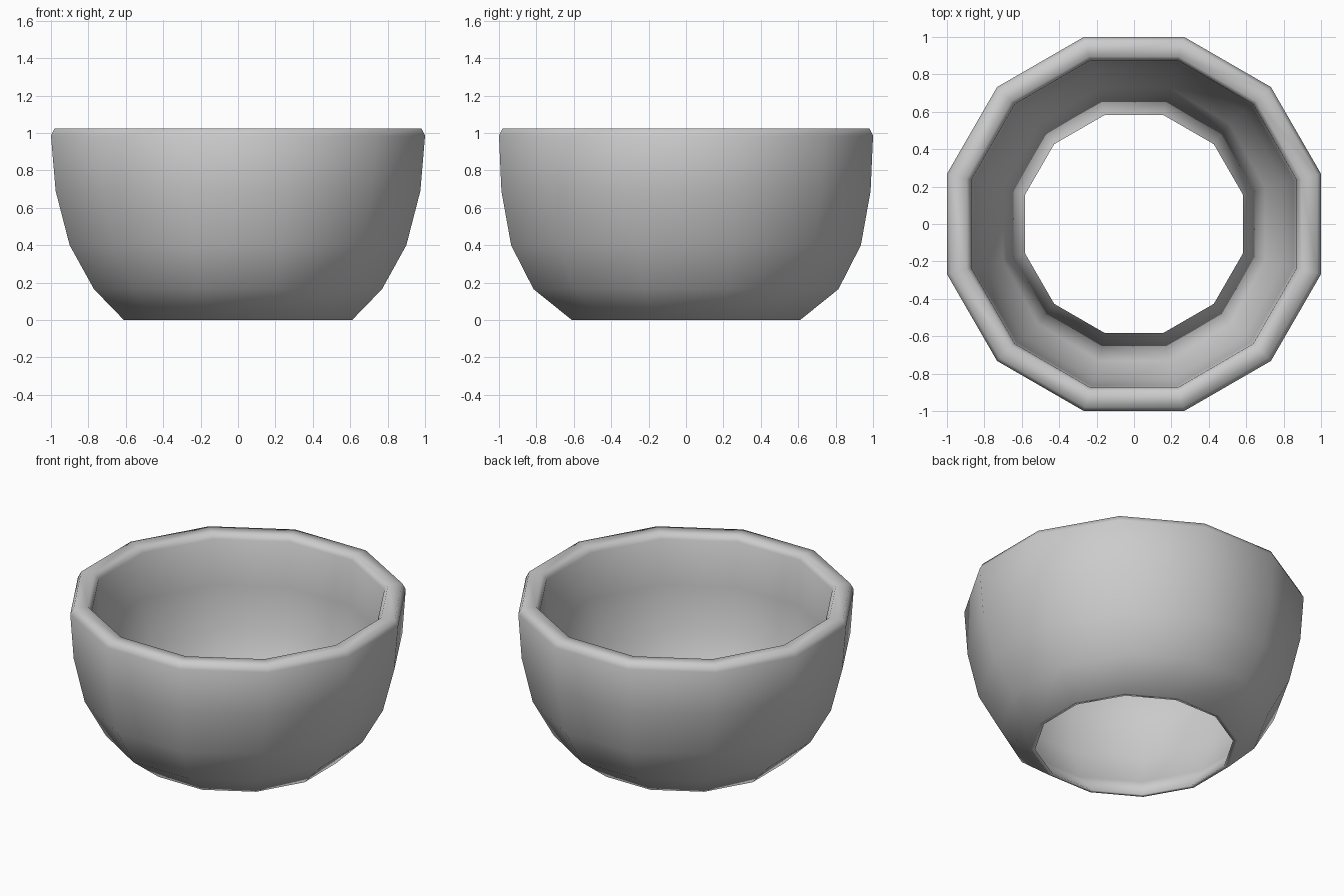
import bpy
import bmesh
from math import cos, sin, pi

cube = bpy.data.objects.get("Cube")
if cube:
    bpy.data.objects.remove(cube, do_unlink=True)

SIDES = 12

# Plain grey clay
clay = bpy.data.materials.new("grey_clay")
clay.use_nodes = True
colour = (0.6, 0.6, 0.6, 1)
clay.diffuse_color = colour
clay.node_tree.nodes["Principled BSDF"].inputs["Base Color"].default_value = colour

# Closed wall section: half width in x, half width in y, height
section = [
    # outside, foot to rim
    (0.61, 0.61, 0), (0.77, 0.815, 0.165), (0.90, 0.935, 0.40),
    (0.975, 0.987, 0.69), (1.0, 1.0, 0.985),
    # rounded rim
    (0.98, 0.98, 1.025), (0.895, 0.895, 1.025), (0.87, 0.875, 0.99),
    # inside, rim to foot
    (0.855, 0.865, 0.69), (0.80, 0.83, 0.40), (0.70, 0.73, 0.17),
    (0.583, 0.583, 0),
]

# Sweep the section around the twelve-sided bowl, open at the foot
bm = bmesh.new()
rings = []
for wx, wy, z in section:
    ring = []
    for i in range(SIDES):
        a = 2 * pi * (i + 0.5) / SIDES
        grow = 1 / cos(pi / SIDES)
        ring.append(bm.verts.new((wx * grow * cos(a), wy * grow * sin(a), z)))
    rings.append(ring)

for k, low in enumerate(rings):
    high = rings[(k + 1) % len(rings)]
    for i in range(SIDES):
        j = (i + 1) % SIDES
        bm.faces.new((low[i], low[j], high[j], high[i])).smooth = True
bmesh.ops.recalc_face_normals(bm, faces=bm.faces)

mesh = bpy.data.meshes.new("bowl")
bm.to_mesh(mesh)
bm.free()
mesh.materials.append(clay)
bowl = bpy.data.objects.new("bowl", mesh)
bpy.context.collection.objects.link(bowl)
